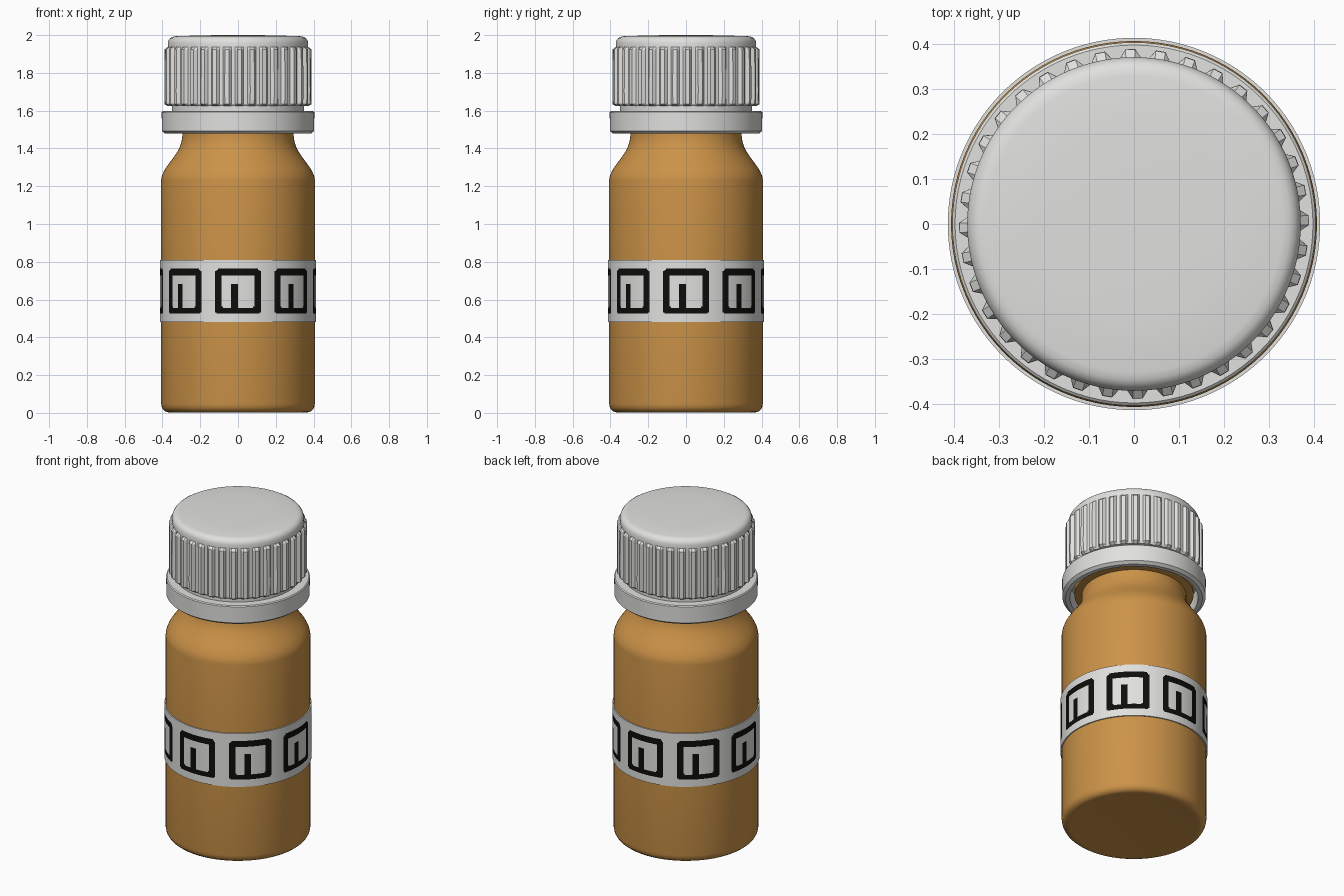
import bpy, math

if "Cube" in bpy.data.objects:
    bpy.data.objects.remove(bpy.data.objects["Cube"])

def material(name, rgb):
    m = bpy.data.materials.new(name)
    m.diffuse_color = (*rgb, 1.0)
    m.use_nodes = True
    m.node_tree.nodes["Principled BSDF"].inputs["Base Color"].default_value = m.diffuse_color
    return m

AMBER = material("amber", (0.60, 0.29, 0.064))
WHITE = material("white", (0.75, 0.75, 0.735))
BLACK = material("black", (0.004, 0.004, 0.003))

def loft(name, rows, n, mats, closed=False, cap_start=False, cap_end=False, angle=35):
    """rows: lists of n (x, y, z) points, joined ring to ring."""
    verts = [p for row in rows for p in row]
    faces = []
    k = len(rows)
    for i in range(k if closed else k - 1):
        a, b = i * n, ((i + 1) % k) * n
        for j in range(n):
            j2 = (j + 1) % n
            faces.append((a + j, a + j2, b + j2, b + j))
    if cap_start:
        faces.append(tuple(reversed(range(n))))
    if cap_end:
        faces.append(tuple(range((k - 1) * n, k * n)))
    me = bpy.data.meshes.new(name)
    me.from_pydata(verts, [], faces)
    for m in mats:
        me.materials.append(m)
    me.shade_smooth()
    me.set_sharp_from_angle(angle=math.radians(angle))
    ob = bpy.data.objects.new(name, me)
    bpy.context.scene.collection.objects.link(ob)
    return ob

def ring(r, z, n):
    return [(r * math.cos(2 * math.pi * j / n), r * math.sin(2 * math.pi * j / n), z)
            for j in range(n)]

def lathe(name, profile, mats, n=96, **kw):
    return loft(name, [ring(r, z, n) for r, z in profile], n, mats, **kw)

# bottle with rounded base, shoulder, neck and neck flange
lathe("bottle", [(0.355, 0.005), (0.37, 0.003), (0.385, 0.008), (0.397, 0.018), (0.404, 0.032),
                 (0.407, 0.05), (0.407, 1.23), (0.404, 1.25), (0.396, 1.272), (0.382, 1.297),
                 (0.364, 1.322), (0.343, 1.35), (0.324, 1.378), (0.309, 1.405), (0.299, 1.435),
                 (0.294, 1.47), (0.294, 1.495), (0.335, 1.50), (0.335, 1.53), (0.30, 1.54),
                 (0.30, 1.60)], [AMBER], cap_start=True, cap_end=True)

# tamper ring, hollow underneath
lathe("tamper_ring", [(0.385, 1.478), (0.403, 1.492), (0.404, 1.592), (0.398, 1.597),
                      (0.30, 1.597), (0.30, 1.575), (0.355, 1.575), (0.36, 1.478)],
      [WHITE], closed=True)

# narrow band between ring and cap
lathe("cap_band", [(0.35, 1.59), (0.35, 1.64)], [WHITE], cap_start=True)

# ribbed cap: four points per rib, rib height fades to zero above and below
RIBS, PHASE = 36, math.radians(1.2)

def ribbed(base, tip, z):
    pts = []
    for i in range(RIBS):
        c = PHASE + 2 * math.pi * i / RIBS
        for r, half in ((base, -3.5), (tip, -1.6), (tip, 1.6), (base, 3.5)):
            a = c + math.radians(half)
            pts.append((r * math.cos(a), r * math.sin(a), z))
    return pts

cap = [(0.365, 0.372, 1.624), (0.371, 0.388, 1.634), (0.371, 0.389, 1.70), (0.371, 0.388, 1.925),
       (0.371, 0.371, 1.938), (0.371, 0.371, 1.96), (0.367, 0.367, 1.973), (0.359, 0.359, 1.984),
       (0.347, 0.347, 1.991), (0.33, 0.33, 1.994), (0.22, 0.22, 1.998), (0.10, 0.10, 2.0)]
loft("ribbed_cap", [ribbed(*c) for c in cap], RIBS * 4, [WHITE],
     cap_start=True, cap_end=True, angle=28)

# label band with a repeating square motif chosen by face position
R, Z0, Z1, ROWS = 0.414, 0.48, 0.81, 44
prof = [(0.40, Z0)] + [(R, Z0 + (Z1 - Z0) * i / ROWS) for i in range(ROWS + 1)] + [(0.40, Z1)]
label = lathe("label_band", prof, [WHITE, BLACK], n=360)

def rounded_box(u, v, hu, hv, rad):
    du, dv = abs(u) - hu + rad, abs(v) - hv + rad
    return math.hypot(max(du, 0), max(dv, 0)) + min(max(du, dv), 0) - rad

for p in label.data.polygons:
    c = p.center
    if math.hypot(c.x, c.y) < R - 0.003:
        continue
    step = math.pi / 4
    a = math.atan2(c.y, c.x)
    u = R * (a - step * round(a / step))
    v = c.z - 0.643
    frame = rounded_box(u, v, 0.122, 0.119, 0.02) < 0 < rounded_box(u, v, 0.087, 0.085, 0.008)
    stem = rounded_box(u + 0.018, v + 0.03, 0.017, 0.073, 0.015) < 0
    if frame or stem:
        p.material_index = 1
